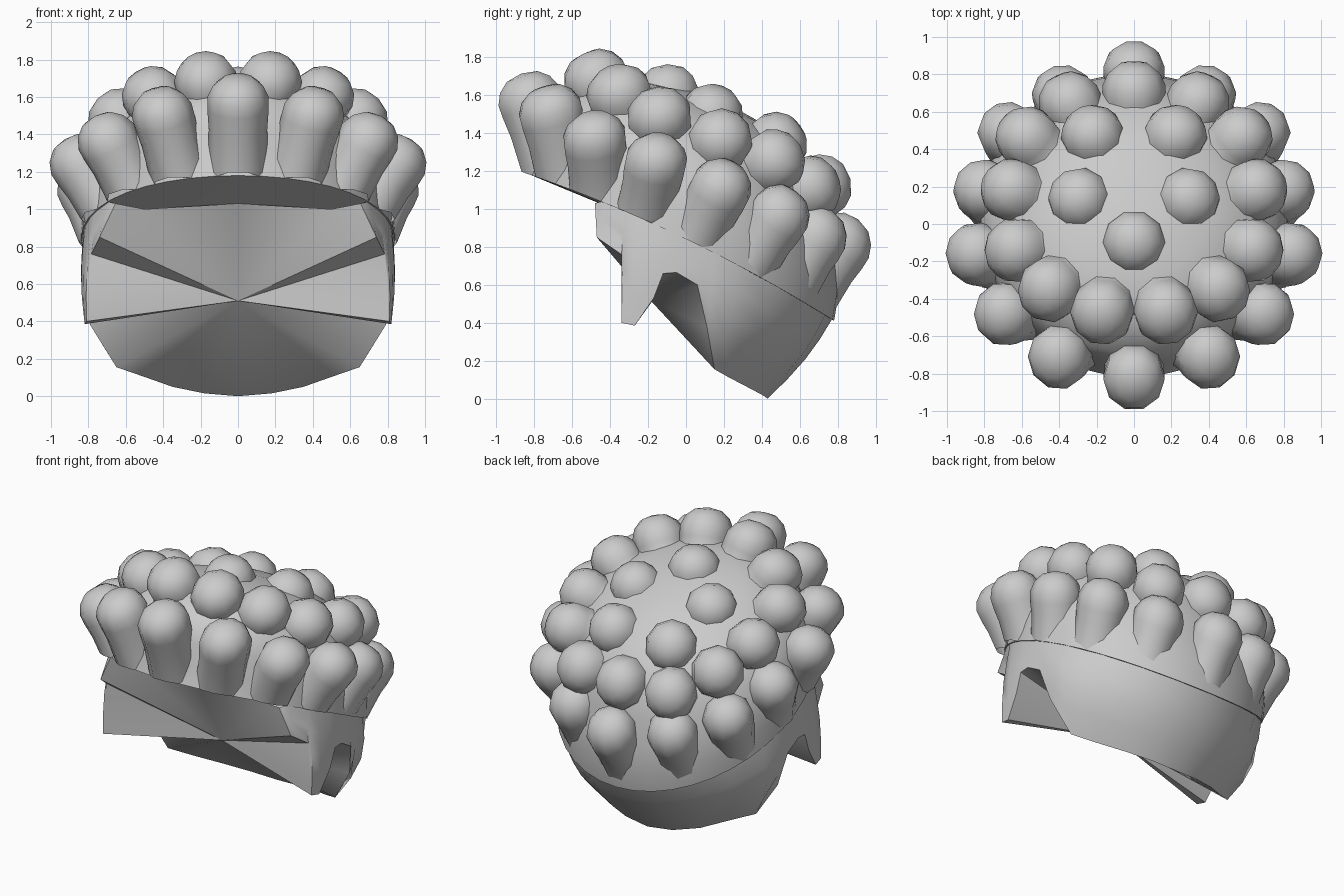
import bpy, bmesh, math
from mathutils import Vector

if "Cube" in bpy.data.objects:
    bpy.data.objects.remove(bpy.data.objects["Cube"])

# Tilted frame of the hair cap: u = x, v = backward along the rim, n = cap axis
C = Vector((0, -0.02, 0.795))
V = Vector((0, 0.901, -0.433))
N = Vector((0, 0.433, 0.901))
RX, RY = 0.84, 0.888


def bend(v):
    return 0.05 * (1 - (v / RY) ** 2)


def to_world(p):
    return C + Vector((p.x, 0, 0)) + V * p.y + N * (p.z + bend(p.y))


def to_local(w):
    d = Vector(w) - C
    v = d.dot(V)
    return Vector((d.x, v, d.dot(N) - bend(v)))


grey = bpy.data.materials.new("hair_grey")
grey.diffuse_color = (0.6, 0.6, 0.6, 1)
grey.use_nodes = True
grey.node_tree.nodes["Principled BSDF"].inputs["Base Color"].default_value = grey.diffuse_color


def finish(bm, name, angle):
    bmesh.ops.recalc_face_normals(bm, faces=bm.faces)
    me = bpy.data.meshes.new(name)
    bm.to_mesh(me)
    bm.free()
    ob = bpy.data.objects.new(name, me)
    bpy.context.collection.objects.link(ob)
    me.materials.append(grey)
    bpy.ops.object.select_all(action='DESELECT')
    ob.select_set(True)
    bpy.context.view_layer.objects.active = ob
    bpy.ops.object.shade_smooth_by_angle(angle=math.radians(angle))


def skin(bm, rings, closed=True):
    """Bridge consecutive rings of vertices."""
    for a, b in zip(rings, rings[1:]):
        k = len(a)
        for i in range(k if closed else k - 1):
            j = (i + 1) % k
            bm.faces.new((a[i], a[j], b[j], b[i]))


def cap_fan(bm, ring, p):
    c = bm.verts.new(p)
    for i in range(len(ring)):
        bm.faces.new((ring[i], ring[(i + 1) % len(ring)], c))


def curl(bm, base, tip, r, foot):
    """Rounded lock: flared foot, slim neck, ball end."""
    axis = tip - base
    length = axis.length
    axis.normalize()
    side = Vector((1, 0, 0))
    side = (side - axis * side.dot(axis)).normalized()
    up = axis.cross(side)
    prof = [(0, foot), (0.35 * length, (foot + r) * 0.48), (0.7 * length, 0.93 * r)]
    prof += [(length + r * math.sin(a), r * math.cos(a))
             for a in map(math.radians, (-12, 12, 36, 60))]
    rings = []
    for h, rad in prof:
        rings.append([bm.verts.new(base + axis * h + rad * (side * math.cos(t) + up * math.sin(t)))
                      for t in (math.tau * i / 10 for i in range(10))])
    skin(bm, rings)
    cap_fan(bm, rings[-1], base + axis * (length + 0.97 * r))


# Ball centres in world space, right half; x = 0 ones are single
outer = [(0, -0.82, 1.57), (0.4, -0.71, 1.5), (0.69, -0.48, 1.36), (0.84, -0.16, 1.24),
         (0.8, 0.18, 1.1), (0.67, 0.49, 0.96), (0.38, 0.69, 0.85), (0, 0.82, 0.81)]
inner = [(0.17, -0.47, 1.68), (0.45, -0.35, 1.6), (0.63, -0.14, 1.48), (0.65, 0.18, 1.36),
         (0.57, 0.46, 1.25), (0.34, 0.65, 1.11), (0, 0.71, 1.12),
         (0, -0.1, 1.6), (0.29, 0.13, 1.49), (0.22, 0.47, 1.34)]


def both_sides(pts):
    for x, y, z in pts:
        for s in ((1, -1) if x else (1,)):
            yield to_local((x * s, y, z))


# Curls, cut flat at the rim
bm = bmesh.new()
for tip in both_sides(outer):
    t = math.atan2(tip.y / RY, tip.x / RX)
    base = Vector((0.79 * RX * math.cos(t), 0.79 * RY * math.sin(t), -0.04))
    curl(bm, base, tip, 0.168, 0.165)
core = Vector((0, -0.12, 0.0))
for tip in both_sides(inner):
    curl(bm, core.lerp(tip, 0.6), tip, 0.172, 0.25)
bmesh.ops.bisect_plane(bm, geom=bm.verts[:] + bm.edges[:] + bm.faces[:],
                       plane_co=(0, 0, 0), plane_no=(0, 0, 1), clear_inner=True)
for v in bm.verts:
    v.co = to_world(v.co)
finish(bm, "curls", 60)

# Dome under the curls: height, half width, half depth, shift
bm = bmesh.new()
rings = []
for h, a, b, c in [(0, RX, RY, 0), (0.13, 0.835, 0.875, -0.025), (0.28, 0.82, 0.85, -0.085),
                   (0.42, 0.76, 0.8, -0.14), (0.56, 0.63, 0.69, -0.14), (0.66, 0.44, 0.5, -0.12),
                   (0.72, 0.22, 0.27, -0.08)]:
    rings.append([bm.verts.new(to_world(Vector((a * math.cos(t), c + b * math.sin(t), h))))
                  for t in (math.tau * i / 40 for i in range(40))])
skin(bm, rings)
cap_fan(bm, rings[-1], to_world(Vector((0, -0.06, 0.735))))
cap_fan(bm, rings[0], to_world(Vector((0, 0, 0))))
finish(bm, "scalp_dome", 50)

# Lower hair: rim angle, bulge, lower edge point (right half, front to back)
edge = [(-34, 0, 0.655, -0.48, 1.03), (-32, 0, 0.74, -0.47, 0.85), (-24, 0, 0.785, -0.34, 0.76),
        (-23, 0.02, 0.81, -0.34, 0.4), (-18, 0.02, 0.82, -0.27, 0.385), (-11, 0.01, 0.835, -0.17, 0.53),
        (-7, 0, 0.84, -0.12, 0.66), (0, 0, 0.84, -0.05, 0.665), (5, 0, 0.835, 0.06, 0.6),
        (11, 0.02, 0.79, 0.11, 0.38), (20, 0.08, 0.65, 0.15, 0.155), (37, 0.07, 0.52, 0.23, 0.11),
        (55, 0.05, 0.35, 0.345, 0.05), (72, 0.04, 0.18, 0.41, 0.015), (90, 0.03, 0, 0.43, 0)]
bm = bmesh.new()
rows = [[] for _ in range(5)]
for deg, bulge, x, y, z in edge:
    t = math.radians(deg)
    top = to_world(Vector((0.99 * RX * math.cos(t), 0.985 * RY * math.sin(t), 0)))
    out = Vector((math.cos(t), math.sin(t), 0))
    for k, row in enumerate(rows):
        s = k / 4
        row.append(bm.verts.new(top.lerp(Vector((x, y, z)), s) + out * bulge * math.sin(math.pi * s)))
skin(bm, rows, closed=False)

# Underside fan from the inner point to the lower edge and hairline
mid = bm.verts.new((0, -0.18, 0.51))
front = [bm.verts.new(p) for p in ((0, -0.46, 1.03), (0.5, -0.42, 1.0))]
loop = front + rows[-1]
for a, b in zip(loop, loop[1:]):
    bm.faces.new((mid, a, b))
# mirror to the left half
geo = bmesh.ops.duplicate(bm, geom=bm.verts[:] + bm.edges[:] + bm.faces[:])['geom']
for v in geo:
    if isinstance(v, bmesh.types.BMVert):
        v.co.x = -v.co.x
bmesh.ops.remove_doubles(bm, verts=bm.verts, dist=0.0005)
bmesh.ops.dissolve_degenerate(bm, edges=bm.edges, dist=0.0005)
finish(bm, "lower_hair", 45)
